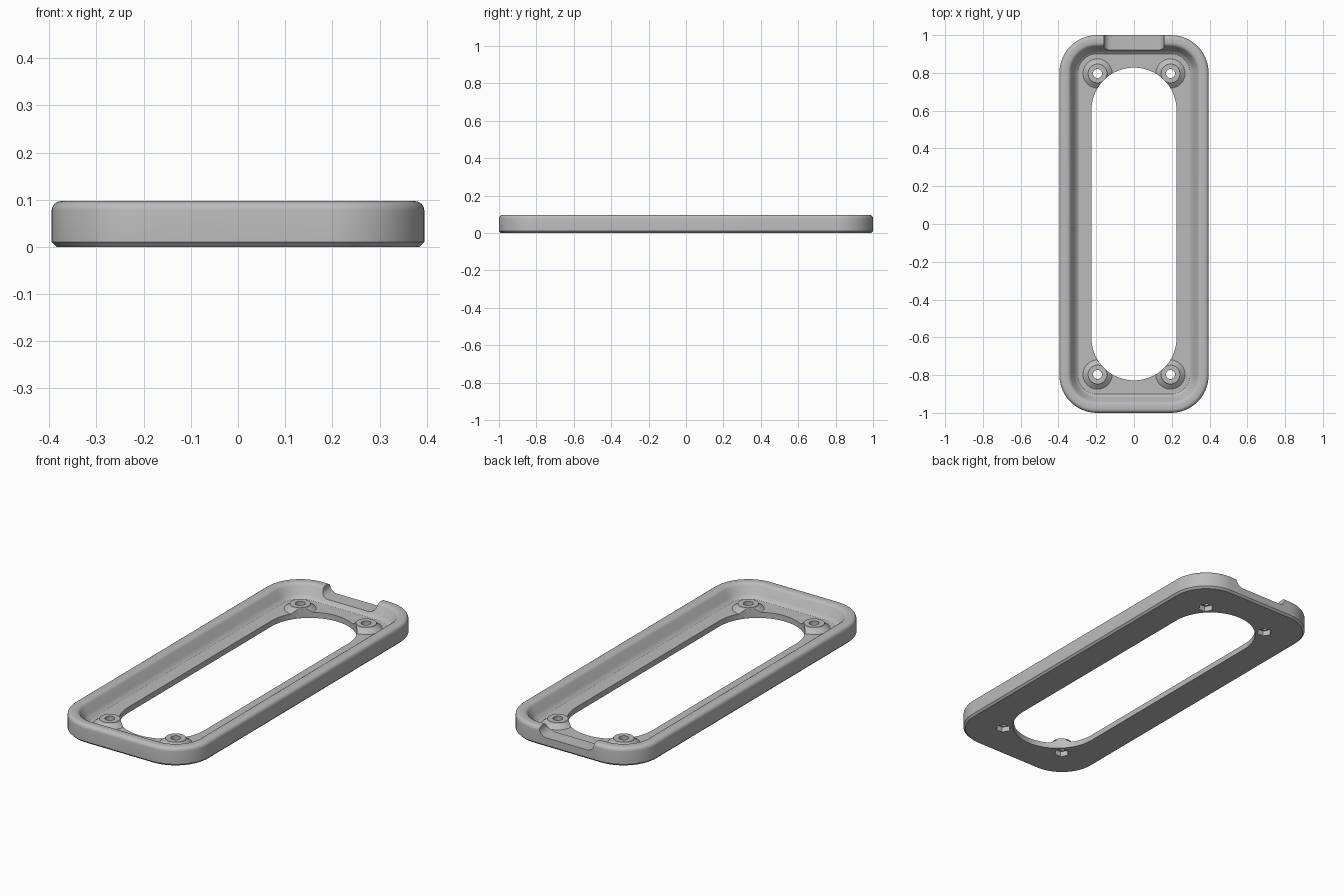
import bpy, bmesh, math

if "Cube" in bpy.data.objects:
    bpy.data.objects.remove(bpy.data.objects["Cube"])

grey = bpy.data.materials.new("light_grey")
grey.diffuse_color = (0.5, 0.5, 0.5, 1)
grey.use_nodes = True
grey.node_tree.nodes["Principled BSDF"].inputs["Base Color"].default_value = grey.diffuse_color


def rounded_rect(hx, hy, r, z, steps=16):
    """Ring of points: half sizes hx, hy, corner radius r, height z."""
    pts = []
    for k, (sx, sy) in enumerate(((1, 1), (-1, 1), (-1, -1), (1, -1))):
        for i in range(steps + 1):
            a = math.pi / 2 * (k + i / steps)
            pts.append((sx * (hx - r) + r * math.cos(a), sy * (hy - r) + r * math.sin(a), z))
    return pts


def loft(name, rings):
    """Skin a stack of equal rings and cap both ends."""
    bm = bmesh.new()
    vs = [[bm.verts.new(p) for p in ring] for ring in rings]
    n = len(vs[0])
    for a, b in zip(vs, vs[1:]):
        for i in range(n):
            j = (i + 1) % n
            bm.faces.new((a[i], a[j], b[j], b[i]))
    bm.faces.new(vs[0][::-1])
    bm.faces.new(vs[-1])
    bmesh.ops.remove_doubles(bm, verts=bm.verts, dist=1e-5)
    bmesh.ops.recalc_face_normals(bm, faces=bm.faces)
    me = bpy.data.meshes.new(name)
    bm.to_mesh(me)
    bm.free()
    ob = bpy.data.objects.new(name, me)
    bpy.context.collection.objects.link(ob)
    me.materials.append(grey)
    return ob


def disc(x, y, r, z, n):
    return [(x + r * math.cos(2 * math.pi * i / n), y + r * math.sin(2 * math.pi * i / n), z)
            for i in range(n)]


helpers = []


def combine(target, other, op):
    m = target.modifiers.new(other.name, 'BOOLEAN')
    m.object, m.operation, m.solver = other, op, 'EXACT'
    other.hide_render = True
    helpers.append(other)


# Tray: chamfered foot, rounded rim, sloping inner wall, solid floor
H, FLOOR, R = 0.097, 0.03, 0.2
profile = [(0.01, 0), (0, 0.01), (0, H - 0.02)]
profile += [(0.02 - 0.02 * math.cos(t), H - 0.02 + 0.02 * math.sin(t))
            for t in (math.pi / 8 * i for i in range(1, 5))]
profile += [(0.04 + 0.022 * math.sin(t), H - 0.02 + 0.02 * math.cos(t))
            for t in (math.pi / 8 * i for i in range(0, 4))]
profile += [(0.08, 0.05), (0.088, 0.038), (0.1, FLOOR)]
frame = loft("frame", [rounded_rect(0.395 - o, 1 - o, R - o, z) for o, z in profile])

# Tapered screw bosses in the four corners
corners = [(sx * 0.193, sy * 0.797) for sx in (-1, 1) for sy in (-1, 1)]
for x, y in corners:
    combine(frame, loft("boss", [disc(x, y, 0.09, 0.02, 32), disc(x, y, 0.052, 0.05, 32),
                                 disc(x, y, 0.05, 0.056, 32)]), 'UNION')

# Long rounded opening through the floor
combine(frame, loft("opening_cutter", [rounded_rect(0.225, 0.828, 0.2249, z) for z in (-0.1, 0.2)]),
        'DIFFERENCE')

# Screw holes with hexagonal nut pockets underneath
for x, y in corners:
    combine(frame, loft("hole_cutter", [disc(x, y, 0.024, z, 24) for z in (-0.1, 0.2)]), 'DIFFERENCE')
    combine(frame, loft("nut_cutter", [disc(x, y, 0.038, z, 6) for z in (-0.1, 0.028)]), 'DIFFERENCE')

# Rounded notch in the back rim
half = [(0.12 + 0.04 * math.sin(t), 0.09 - 0.04 * math.cos(t))
        for t in (math.pi / 16 * i for i in range(9))] + [(0.16, 0.2)]
outline = half + [(-x, z) for x, z in reversed(half)]
combine(frame, loft("notch_cutter", [[(x, y, z) for x, z in outline] for y in (0.88, 1.1)]),
        'DIFFERENCE')

# Bake the result and drop the helpers
bpy.context.view_layer.update()
baked = bpy.data.meshes.new_from_object(frame.evaluated_get(bpy.context.evaluated_depsgraph_get()))
frame.modifiers.clear()
frame.data = baked
baked.materials.clear()
baked.materials.append(grey)
for p in baked.polygons:
    p.material_index = 0
for ob in helpers:
    bpy.data.objects.remove(ob)
bpy.ops.object.select_all(action='DESELECT')
bpy.context.view_layer.objects.active = frame
frame.select_set(True)
bpy.ops.object.shade_smooth_by_angle(angle=math.radians(30))
